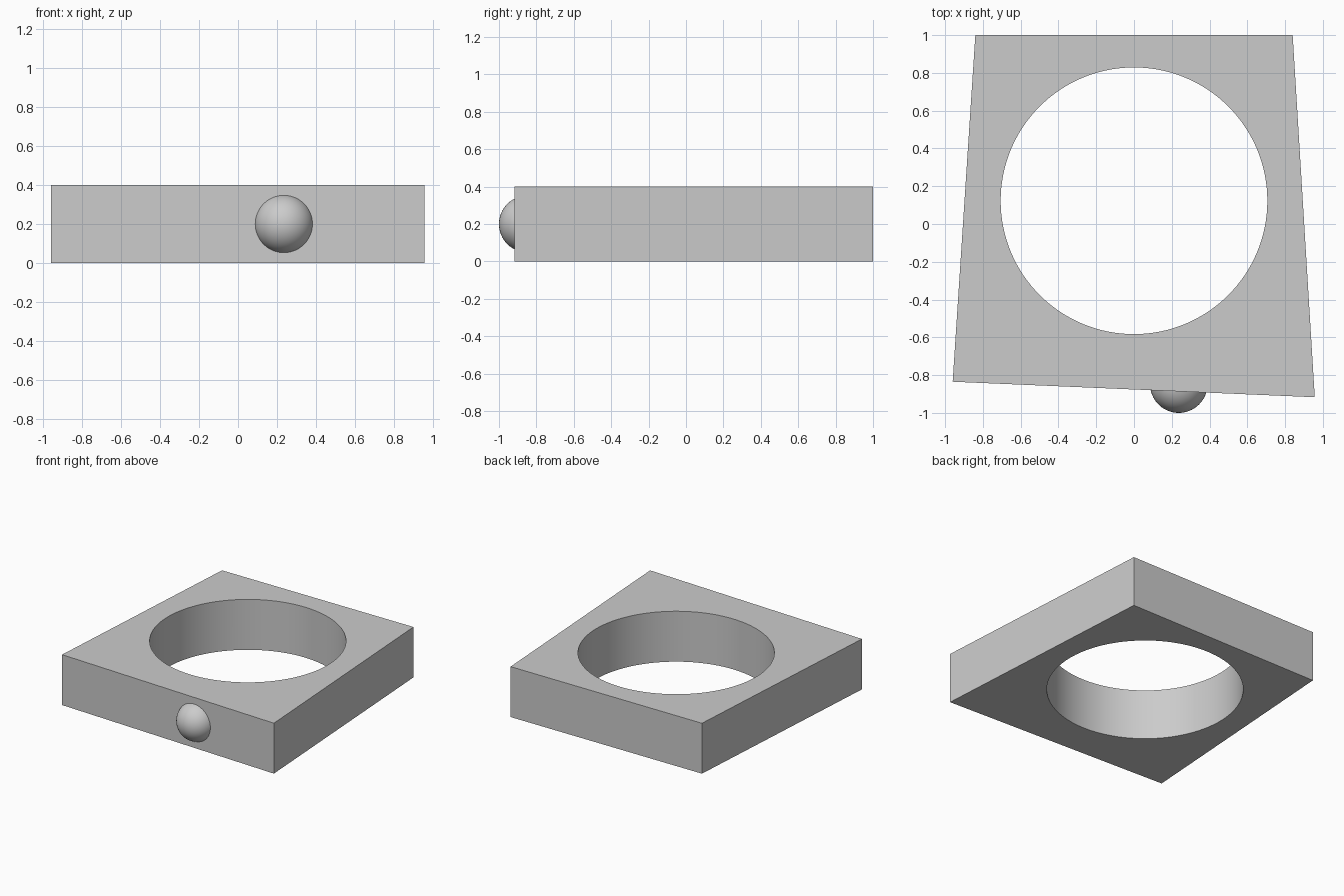
import bpy
import bmesh
from math import radians

cube = bpy.data.objects.get("Cube")
if cube:
    bpy.data.objects.remove(cube, do_unlink=True)

HEIGHT = 0.4

# Single plain grey
grey = bpy.data.materials.new("plain_grey")
grey.use_nodes = True
colour = (0.6, 0.6, 0.6, 1)
grey.diffuse_color = colour
grey.node_tree.nodes["Principled BSDF"].inputs["Base Color"].default_value = colour


def smooth(obj):
    bpy.ops.object.select_all(action="DESELECT")
    obj.select_set(True)
    bpy.context.view_layer.objects.active = obj
    bpy.ops.object.shade_smooth_by_angle(angle=radians(30))


# Tapered block with a slanted front, extruded from its outline
outline = [(-0.96, -0.835), (0.957, -0.917), (0.84, 1.0), (-0.84, 1.0)]
bm = bmesh.new()
base = bm.faces.new([bm.verts.new((x, y, 0)) for x, y in outline])
top = bmesh.ops.extrude_face_region(bm, geom=[base])["geom"]
bmesh.ops.translate(bm, vec=(0, 0, HEIGHT),
                    verts=[v for v in top if isinstance(v, bmesh.types.BMVert)])
bmesh.ops.recalc_face_normals(bm, faces=bm.faces)
mesh = bpy.data.meshes.new("block")
bm.to_mesh(mesh)
bm.free()
block = bpy.data.objects.new("block", mesh)
bpy.context.collection.objects.link(block)
mesh.materials.append(grey)

# Round through-hole
bpy.ops.mesh.primitive_cylinder_add(vertices=128, radius=0.706, depth=1,
                                    location=(0, 0.123, HEIGHT / 2))
cutter = bpy.context.object
cutter.name = "hole_cutter"
cutter.hide_render = True
cutter.data.materials.append(grey)
cut = block.modifiers.new("round_hole", "BOOLEAN")
cut.operation = "DIFFERENCE"
cut.solver = "EXACT"
cut.object = cutter
bpy.context.view_layer.objects.active = block
bpy.ops.object.modifier_apply(modifier=cut.name)
bpy.data.objects.remove(cutter, do_unlink=True)
smooth(block)

# Ball set into the front face
bpy.ops.mesh.primitive_uv_sphere_add(segments=64, ring_count=32, radius=0.152,
                                     location=(0.237, -0.848, HEIGHT / 2))
ball = bpy.context.object
ball.name = "front_ball"
ball.data.materials.append(grey)
smooth(ball)
